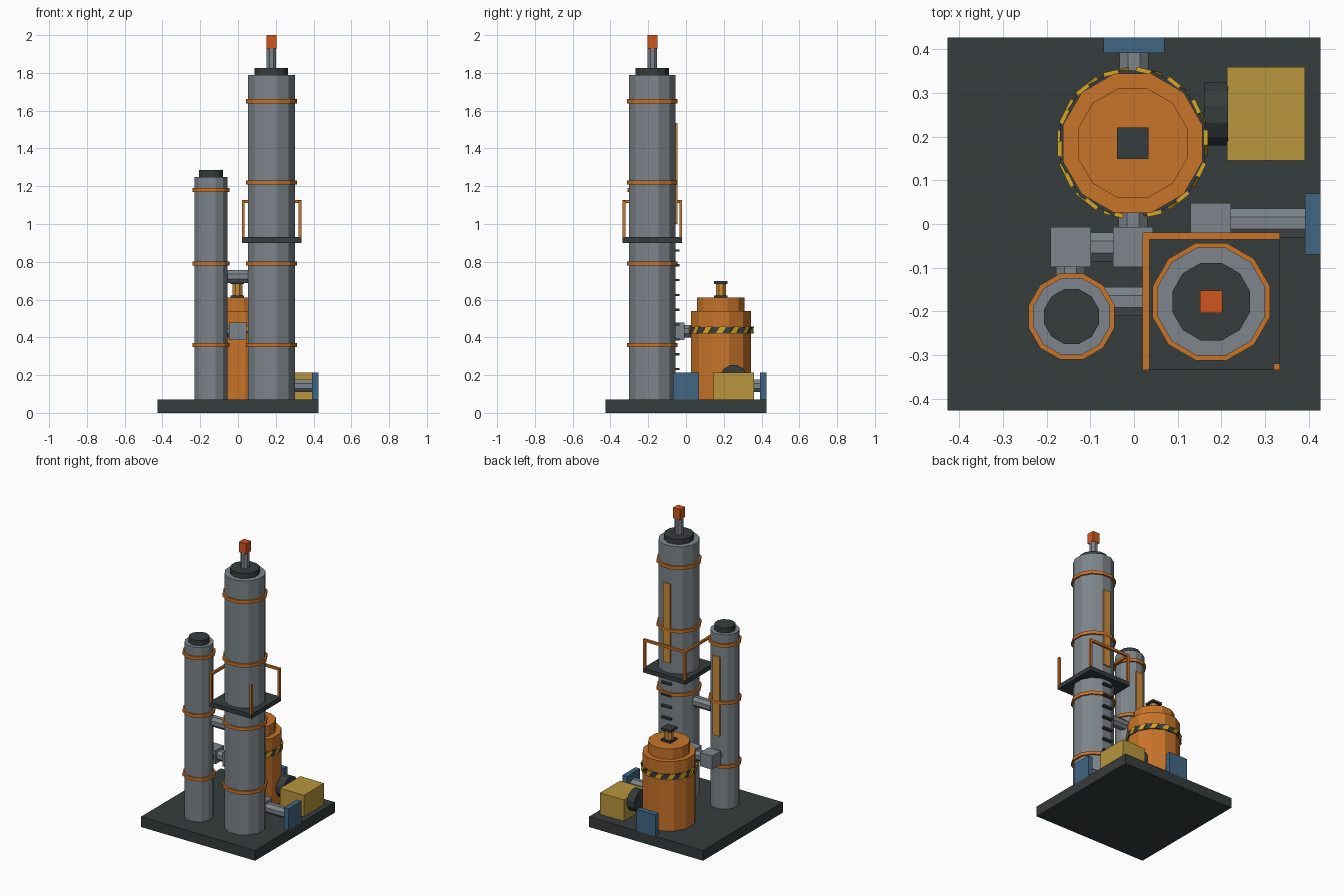
import bpy, bmesh, math
from mathutils import Matrix, Vector

if "Cube" in bpy.data.objects:
    bpy.data.objects.remove(bpy.data.objects["Cube"])


def material(name, hex_code):
    m = bpy.data.materials.new(name)
    rgb = [int(hex_code[i:i + 2], 16) / 255 for i in (0, 2, 4)]
    m.diffuse_color = [c / 12.92 if c < 0.04045 else ((c + 0.055) / 1.055) ** 2.4 for c in rgb] + [1]
    m.use_nodes = True
    m.node_tree.nodes["Principled BSDF"].inputs["Base Color"].default_value = m.diffuse_color
    return m


DARK = material("dark iron", "363c3c")
GRAY = material("steel gray", "7d858b")
ORANGE = material("orange paint", "c8742a")
AMBER = material("amber paint", "cc8c3a")
YELLOW = material("yellow paint", "b8963c")
BLUE = material("blue paint", "416785")
RED = material("beacon red", "d0561f")
HAZARD = material("hazard yellow", "d8a824")


def finish(bm, name, mat):
    bmesh.ops.recalc_face_normals(bm, faces=bm.faces)
    mesh = bpy.data.meshes.new(name)
    bm.to_mesh(mesh)
    bm.free()
    mesh.materials.append(mat)
    obj = bpy.data.objects.new(name, mesh)
    bpy.context.collection.objects.link(obj)
    return obj


def box(name, mat, x0, x1, y0, y1, z0, z1):
    bm = bmesh.new()
    bmesh.ops.create_cube(bm, size=1, matrix=Matrix.Translation(
        ((x0 + x1) / 2, (y0 + y1) / 2, (z0 + z1) / 2)) @ Matrix.Diagonal((x1 - x0, y1 - y0, z1 - z0, 1)))
    return finish(bm, name, mat)


def cylinder(name, mat, start, end, radius, sides=12):
    """Prism between two points, with flats facing the main axes."""
    a, b = Vector(start), Vector(end)
    turn = (b - a).to_track_quat('Z', 'Y').to_matrix().to_4x4()
    bm = bmesh.new()
    bmesh.ops.create_cone(bm, cap_ends=True, segments=sides, radius1=radius, radius2=radius,
                          depth=(b - a).length,
                          matrix=Matrix.Translation((a + b) / 2) @ turn @ Matrix.Rotation(math.pi / sides, 4, 'Z'))
    return finish(bm, name, mat)


def upright(name, mat, centre, z0, z1, radius, sides=12):
    return cylinder(name, mat, (*centre, z0), (*centre, z1), radius, sides)


def elbow(name, x, y, z, h=0.046):
    box(name, GRAY, x - h, x + h, y - h, y + h, z - h, z + h)


def pipe(name, start, end):
    cylinder(name, GRAY, start, end, 0.036, 8)


# Base slab
box("base", DARK, -0.427, 0.427, -0.427, 0.427, 0, 0.07)

# Two columns with caps, hoops and a back strip
TALL, SMALL, TANK = (0.177, -0.178), (-0.143, -0.212), (-0.003, 0.185)
for label, c, r, top, cap_r, cap_top, hoops, strip in (
        ("tall", TALL, 0.128, 1.79, 0.092, 1.825, (0.36, 0.79, 1.22, 1.65), (1.0, 1.535)),
        ("small", SMALL, 0.091, 1.25, 0.065, 1.285, (0.36, 0.79, 1.18), (0.565, 1.1))):
    upright(label + "_column", GRAY, c, 0.07, top, r)
    upright(label + "_cap", DARK, c, top, cap_top, cap_r)
    for z in hoops:
        upright(label + "_hoop", ORANGE, c, z - 0.011, z + 0.011, r + 0.011)
    back = c[1] + r * 0.966
    box(label + "_strip", AMBER, c[0] - 0.027, c[0] + 0.027, back - 0.01, back + 0.009, *strip)

# Beacon on the tall column
upright("beacon_stem", GRAY, TALL, 1.82, 1.93, 0.027, 8)
box("beacon", RED, 0.151, 0.203, -0.204, -0.152, 1.93, 2.0)

# Platform, corner posts and two top rails
box("platform", DARK, 0.02, 0.335, -0.335, -0.02, 0.9, 0.93)
for x in (0.02, 0.32):
    for y in (-0.335, -0.035):
        box("rail_post", ORANGE, x, x + 0.015, y, y + 0.015, 0.93, 1.125)
box("side_rail", ORANGE, 0.02, 0.035, -0.335, -0.02, 1.11, 1.126)
box("back_rail", ORANGE, 0.02, 0.335, -0.035, -0.02, 1.11, 1.126)

# Ladder rungs
for i in range(9):
    z = 0.232 + i * 0.0785
    box("ladder_rung", DARK, 0.142, 0.212, -0.065, -0.035, z - 0.006, z + 0.006)

# Tank with dome step and neck
upright("tank", ORANGE, TANK, 0.07, 0.54, 0.165)
upright("tank_top", ORANGE, TANK, 0.54, 0.61, 0.13)
box("neck_lower_flange", DARK, -0.039, 0.033, 0.149, 0.221, 0.605, 0.622)
upright("neck", AMBER, TANK, 0.62, 0.685, 0.028, 8)
box("neck_upper_flange", DARK, -0.039, 0.033, 0.149, 0.221, 0.683, 0.698)

# Hazard belt with slanted plates
upright("hazard_belt", DARK, TANK, 0.42, 0.456, 0.172)
bm = bmesh.new()
for i in range(14):
    place = Matrix.Translation((*TANK, 0.438)) @ Matrix.Rotation(math.tau * i / 14, 4, 'Z')
    shear = Matrix.Identity(4)
    shear[1][2] = 0.7
    bmesh.ops.create_cube(bm, size=1, matrix=place @ Matrix.Translation((0.168, 0, 0)) @ shear
                          @ Matrix.Diagonal((0.009, 0.034, 0.037, 1)))
finish(bm, "hazard_plates", HAZARD)

# Motor and its housing
box("motor_housing", YELLOW, 0.213, 0.392, 0.145, 0.36, 0.07, 0.215)
cylinder("motor_drum", DARK, (0.16, 0.252, 0.18), (0.215, 0.252, 0.18), 0.075)

# Wall plates
box("right_plate", BLUE, 0.392, 0.427, -0.07, 0.07, 0.07, 0.215)
box("back_plate", BLUE, -0.07, 0.07, 0.392, 0.427, 0.07, 0.215)

# Pipework
elbow("outlet_elbow", 0.176, 0.002, 0.143)
pipe("outlet_pipe", (0.2, 0.002, 0.143), (0.395, 0.002, 0.143))
pipe("outlet_stub", (0.176, -0.08, 0.143), (0.176, -0.03, 0.143))
pipe("tank_outlet", (0, 0.32, 0.143), (0, 0.395, 0.143))
pipe("bridge_pipe", (-0.08, -0.178, 0.722), (0.08, -0.178, 0.722))
elbow("column_elbow", -0.145, -0.053, 0.433)
elbow("tank_elbow", -0.002, -0.053, 0.433)
pipe("link_pipe", (-0.11, -0.053, 0.433), (-0.04, -0.053, 0.433))
pipe("column_stub", (-0.145, -0.15, 0.433), (-0.145, -0.09, 0.433))
pipe("tank_stub", (-0.002, -0.01, 0.433), (-0.002, 0.05, 0.433))
